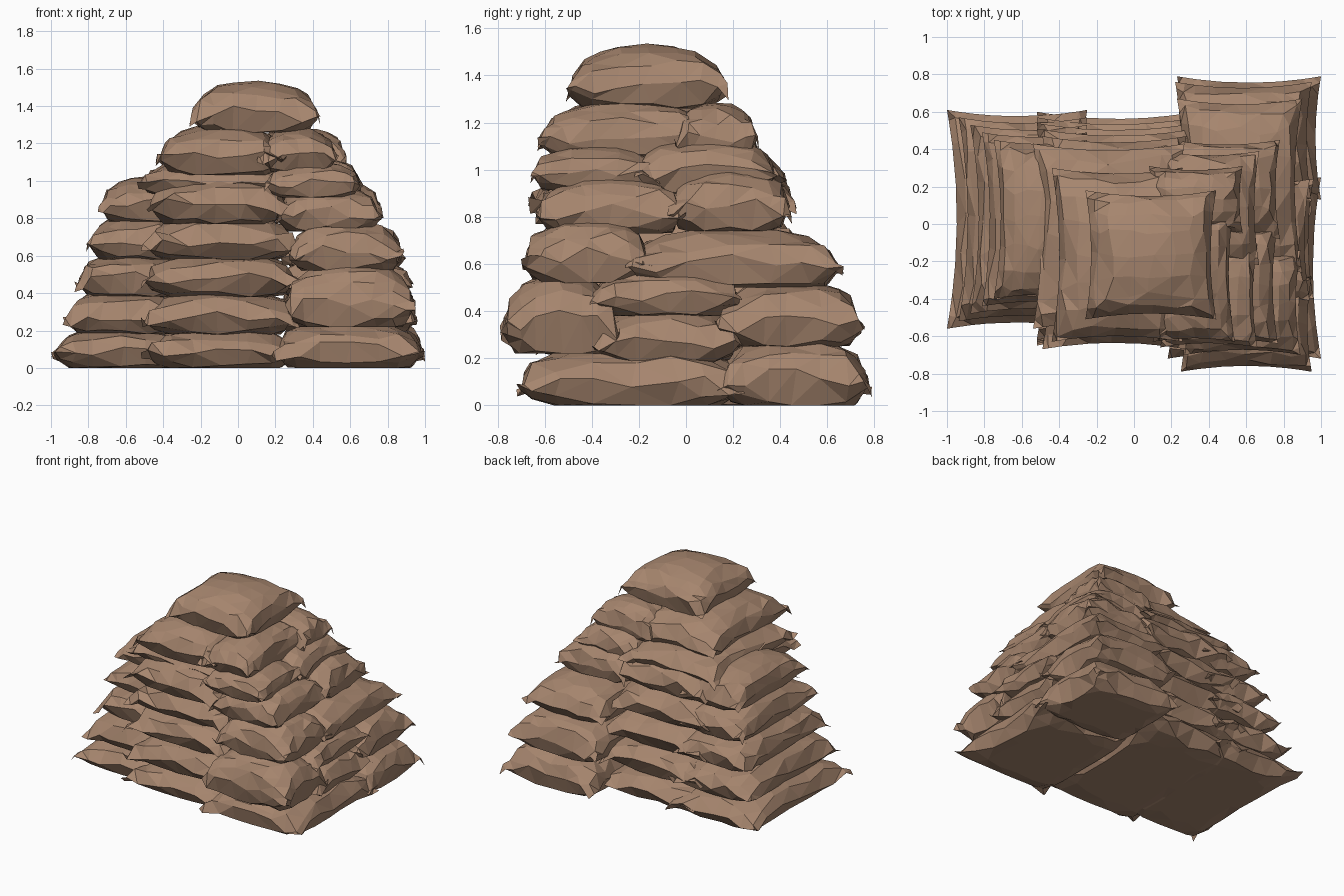
import bpy
import bmesh
import random

random.seed(4)

cube = bpy.data.objects.get("Cube")
if cube:
    bpy.data.objects.remove(cube, do_unlink=True)

# Burlap colour
burlap = bpy.data.materials.new("burlap_brown")
burlap.use_nodes = True
colour = (0.38, 0.235, 0.155, 1)
burlap.diffuse_color = colour
bsdf = burlap.node_tree.nodes["Principled BSDF"]
bsdf.inputs["Base Color"].default_value = colour
bsdf.inputs["Roughness"].default_value = 0.9


def spread(t):
    """Crowd grid lines toward the seam, where the bag curves most."""
    s = 1 - (1 - abs(t)) ** 1.6
    return s if t >= 0 else -s


def dome(u, v):
    """Fullness of a stuffed bag: one in the middle, zero at the seam."""
    return max(0, (1 - u * u) * (1 - v * v)) ** 0.42


def bag(name, x0, x1, y0, y1, z0, z1):
    """A stuffed bag with drooping corners, pinched sides and creases."""
    z0 = max(0, z0 - 0.02)
    cx, cy = (x0 + x1) / 2, (y0 + y1) / 2
    hx, hy = (x1 - x0) / 2, (y1 - y0) / 2
    height = z1 - z0
    seam = z0 + height * 0.4
    bm = bmesh.new()
    bmesh.ops.create_grid(bm, x_segments=8, y_segments=8, size=1)
    top_faces = bm.faces[:]

    # Top half, with the seam as its rim
    plan = {}
    for vert in bm.verts:
        u, v = spread(vert.co.x), spread(vert.co.y)
        rim = vert.is_boundary
        u += random.uniform(-1, 1) * 0.06 * (abs(u) < 0.99)
        v += random.uniform(-1, 1) * 0.06 * (abs(v) < 0.99)
        fill = 0 if rim else dome(u, v)
        # Long sides are drawn in further than short ones
        x = cx + u * (hx - 0.09 * hy * (1 - v * v))
        y = cy + v * (hy - 0.09 * hx * (1 - u * u))
        # Creases are strongest near the seam
        crease = random.uniform(-0.14, 0.14) * (1 - fill) * height
        droop = 0.16 * height * (u * v) ** 2 * (1 - fill)
        z = seam + (z1 - seam) * fill * random.uniform(0.95, 1) + crease - droop
        vert.co = (x, y, min(max(z, z0 + 0.01), z1))
        plan[(round(x, 5), round(y, 5))] = fill

    # Bottom half, flattened by the load and sewn on along the rim
    copy = bmesh.ops.duplicate(bm, geom=top_faces)["geom"]
    for vert in [g for g in copy if isinstance(g, bmesh.types.BMVert)]:
        if not vert.is_boundary:
            key = (round(vert.co.x, 5), round(vert.co.y, 5))
            fill = plan.get(key, 1)
            vert.co.z = max(z0, seam - (seam - z0) * fill * 1.9)
    bmesh.ops.remove_doubles(bm, verts=bm.verts[:], dist=0.00005)
    bmesh.ops.triangulate(bm, faces=bm.faces[:], quad_method='SHORT_EDGE')
    bmesh.ops.recalc_face_normals(bm, faces=bm.faces[:])

    mesh = bpy.data.meshes.new(name)
    bm.to_mesh(mesh)
    bm.free()
    mesh.materials.append(burlap)
    bpy.context.collection.objects.link(bpy.data.objects.new(name, mesh))


# Left and middle columns, each layer stepping inward
for i in range(5):
    low = 0.2 * i
    bag(f"left_bag_{i + 1}", -1 + 0.0625 * i, -0.25,
        -0.56 + 0.04 * i, 0.61 - 0.04 * i, low, low + 0.23)
for i in range(4):
    low = 0.2 * i
    bag(f"middle_bag_{i + 1}", -0.52, 0.33,
        -0.65 + 0.01 * i, 0.6 - 0.03 * i, low, low + 0.24)

# Right columns, from the ground up
right_front = [
    (0.18, 1.0, -0.72, 0.25, 0, 0.27),
    (0.25, 0.95, -0.79, -0.28, 0.24, 0.57),
    (0.27, 0.89, -0.7, -0.14, 0.54, 0.8),
    (0.2, 0.77, -0.64, 0.0, 0.75, 0.99),
    (0.14, 0.66, -0.66, -0.11, 0.93, 1.11),
    (0.1, 0.54, -0.63, 0.12, 1.07, 1.29),
]
right_back = [
    (0.23, 1.0, 0.13, 0.79, 0, 0.3),
    (0.22, 0.95, 0.12, 0.76, 0.27, 0.54),
    (0.23, 0.9, -0.26, 0.67, 0.52, 0.76),
    (0.2, 0.78, -0.08, 0.45, 0.76, 1.02),
    (0.14, 0.67, -0.22, 0.39, 0.92, 1.14),
    (0.08, 0.58, -0.05, 0.31, 1.07, 1.29),
]
right_side = [
    (0.2, 0.96, -0.4, 0.24, 0.2, 0.43),
    (0.2, 0.94, -0.41, 0.24, 0.4, 0.61),
]
# Upper bags leading to the peak
upper = [
    (-0.49, 0.28, -0.67, 0.47, 0.79, 1.07),
    (-0.54, 0.27, -0.56, 0.43, 0.93, 1.13),
    (-0.44, 0.26, -0.63, 0.3, 1.05, 1.31),
    (-0.26, 0.44, -0.51, 0.18, 1.28, 1.54),
]
columns = {"right_front_bag": right_front, "right_back_bag": right_back,
           "right_side_bag": right_side, "upper_bag": upper}
for label, boxes in columns.items():
    for number, box in enumerate(boxes, 1):
        bag(f"{label}_{number}", *box)
